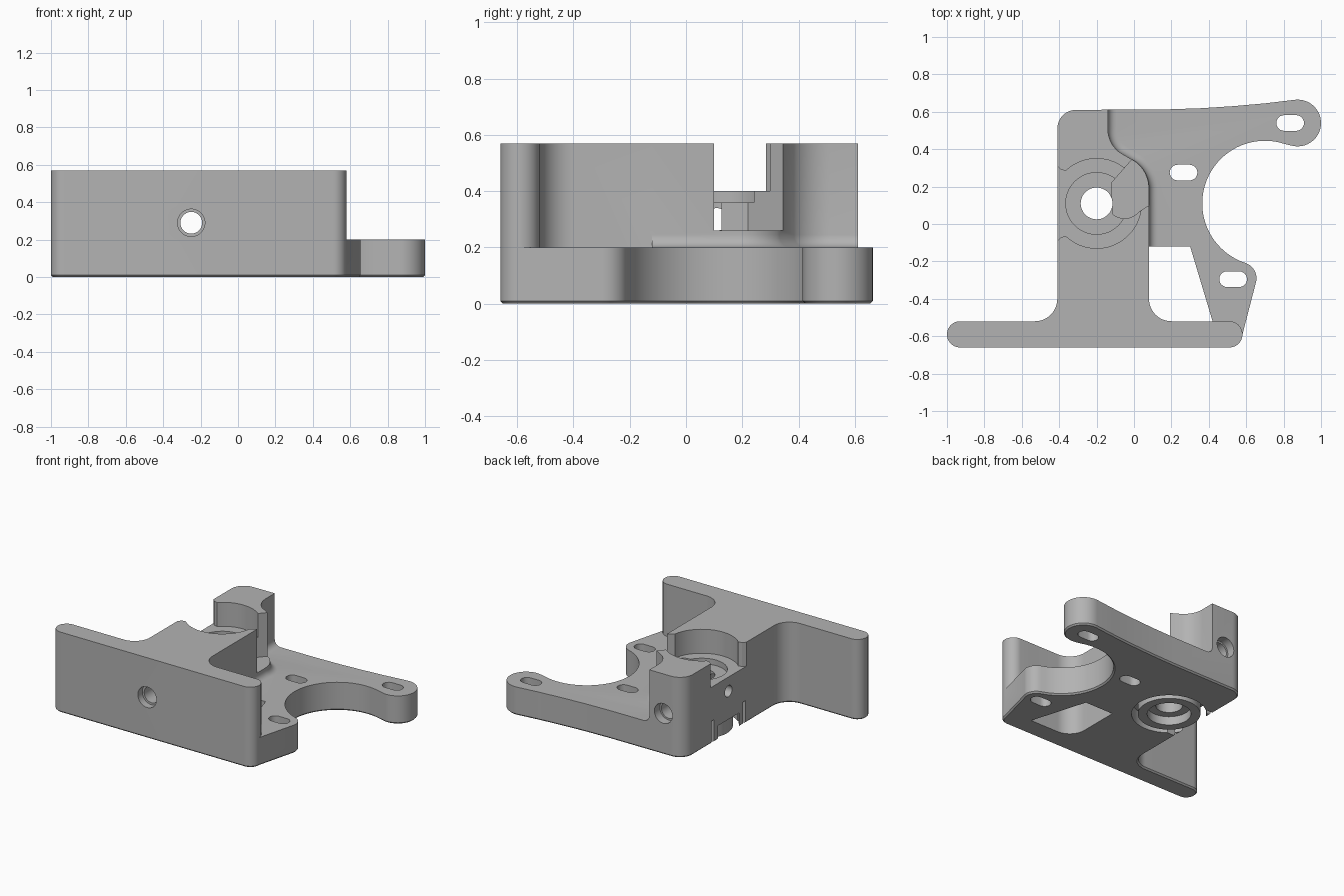
import bpy, bmesh
from math import cos, sin, radians, pi
from mathutils import Matrix

old = bpy.data.objects.get("Cube")
if old:
    bpy.data.objects.remove(old, do_unlink=True)

gray = bpy.data.materials.new("plain_gray")
gray.use_nodes = True
color = (0.45, 0.45, 0.45, 1)
gray.diffuse_color = color
gray.node_tree.nodes["Principled BSDF"].inputs["Base Color"].default_value = color


def arc(cx, cy, r, a0, a1, n=12):
    """Points on an arc, angles in degrees."""
    angles = [radians(a0 + (a1 - a0) * i / n) for i in range(n + 1)]
    return [(cx + r * cos(a), cy + r * sin(a)) for a in angles]


def prism(name, outline, z0, z1, bevel=0, segments=1, pick=lambda v: True):
    """Extruded outline; the picked bottom edges can be bevelled."""
    bm = bmesh.new()
    face = bm.faces.new([bm.verts.new((x, y, z0)) for x, y in outline])
    top = bmesh.ops.extrude_face_region(bm, geom=[face])["geom"]
    for v in top:
        if isinstance(v, bmesh.types.BMVert):
            v.co.z = z1
    bmesh.ops.recalc_face_normals(bm, faces=bm.faces[:])
    if bevel:
        edges = [e for e in bm.edges
                 if all(abs(v.co.z - z0) < 1e-5 and pick(v.co) for v in e.verts)]
        bmesh.ops.bevel(bm, geom=edges, offset=bevel, segments=segments,
                        profile=0.5, affect='EDGES')
    return finish(name, bm)


def rod(name, r, start, length, axis):
    """Cylinder from a start point along X, Y or Z."""
    bm = bmesh.new()
    bmesh.ops.create_cone(bm, cap_ends=True, segments=48, radius1=r, radius2=r, depth=length,
                          matrix=Matrix.Translation((0, 0, length / 2)))
    turn = {'X': Matrix.Rotation(pi / 2, 4, 'Y'), 'Y': Matrix.Rotation(-pi / 2, 4, 'X'),
            'Z': Matrix.Identity(4)}[axis]
    bm.transform(Matrix.Translation(start) @ turn)
    return finish(name, bm)


def finish(name, bm):
    me = bpy.data.meshes.new(name)
    bm.to_mesh(me)
    bm.free()
    me.materials.append(gray)
    ob = bpy.data.objects.new(name, me)
    bpy.context.collection.objects.link(ob)
    return ob


def apply_boolean(target, cutter, operation='DIFFERENCE'):
    mod = target.modifiers.new("cut", 'BOOLEAN')
    mod.object, mod.operation, mod.solver = cutter, operation, 'EXACT'
    bpy.context.view_layer.objects.active = target
    bpy.ops.object.modifier_apply(modifier=mod.name)
    bpy.data.objects.remove(cutter, do_unlink=True)


# Full footprint: front flange, plate with round bay and arm, upright web
footprint = (arc(0.51, -0.59, 0.07, -90, 0)
             + arc(0.57, -0.29, 0.085, -12, 68)
             + arc(0.70, 0.11, 0.335, 252, 72, 40)
             + arc(0.875, 0.54, 0.125, 255, 455, 24)
             + [(0.70, 0.645), (0.53, 0.63), (0.36, 0.619), (0.18, 0.613)]
             + arc(-0.31, 0.51, 0.10, 90, 180)
             + arc(-0.53, -0.40, 0.12, 0, -90)
             + arc(-0.93, -0.59, 0.07, 90, 270, 20))
bracket = prism("mounting_bracket", footprint, 0, 0.57, bevel=0.01)

# Open window between web, flange and plate
window = [(0.30, -0.12), (0.08, -0.12)] + arc(0.20, -0.40, 0.12, 180, 270) + [(0.42, -0.52)]
apply_boolean(bracket, prism("window_cutter", window, -0.1, 0.7))

# Lower the plate beside the web, leaving a fillet at the foot of the S wall
s_wall = ([(-0.14, 0.80)] + arc(0.02, 0.51, 0.16, 180, 232)
          + arc(-0.10, 0.19, 0.18, 52, 0) + [(0.08, -0.12)])
relief = (s_wall + [(0.20, -0.13), (0.30, -0.515), (0.42, -0.52)]
          + arc(0.51, -0.59, 0.07, 90, 0) + [(0.58, -0.75), (1.2, -0.75), (1.2, 0.80)])
apply_boolean(bracket, prism("plate_relief_cutter", relief, 0.20, 0.7, 0.045, 5,
                             lambda c: c.x < 0.081 and c.y > -0.121))

# Stepped round pocket, shaft hole and opening to the side
cx, cy = -0.20, 0.11
for r, z, h in ((0.24, 0.40, 0.3), (0.165, 0.36, 0.3), (0.085, -0.1, 0.8)):
    apply_boolean(bracket, rod("pocket_cutter", r, (cx, cy, z), h, 'Z'))
side_gap = ([(-0.30, -0.05), (-0.30, 0.27), (-0.365, 0.285)] + [(-0.39, 0.29), (-0.41, 0.31), (-0.46, 0.34)]
            + [(-0.46, -0.12), (-0.41, -0.09), (-0.39, -0.07), (-0.365, -0.065)])
apply_boolean(bracket, prism("side_gap_cutter", side_gap, 0.40, 0.7))

# Diagonal notch through the S wall
notch = ([(-0.12, 0.22), (0.02, 0.38), (0.20, 0.38), (0.20, 0.10), (0.08, 0.10)]
         + arc(-0.05, 0.13, 0.10, -40, -130, 8))
apply_boolean(bracket, prism("notch_cutter", notch, 0.26, 0.7))

# Ring groove and recess underneath, with slits to the side wall
groove = rod("ring_groove_cutter", 0.24, (cx, cy, -0.1), 0.2, 'Z')
apply_boolean(groove, rod("ring_core", 0.20, (cx, cy, -0.2), 0.5, 'Z'))
apply_boolean(bracket, groove)
apply_boolean(bracket, rod("recess_cutter", 0.14, (cx, cy, -0.1), 0.16, 'Z'))
for y in (cy - 0.175, cy + 0.175):
    slit = [(-0.46, y - 0.015), (-0.34, y - 0.015), (-0.34, y + 0.015), (-0.46, y + 0.015)]
    apply_boolean(bracket, prism("slit_cutter", slit, -0.1, 0.16))

# Long bore front to back with counterbores, and a side pin hole
for r, y, length in ((0.058, -0.8, 1.6), (0.073, -0.8, 0.19), (0.07, 0.55, 0.2)):
    apply_boolean(bracket, rod("bore_cutter", r, (-0.25, y, 0.29), length, 'Y'))
apply_boolean(bracket, rod("pin_cutter", 0.04, (-0.6, cy, 0.30), 0.4, 'X'))

# Three adjusting slots in the plate
for x, y in ((0.835, 0.54), (0.265, 0.275), (0.53, -0.295)):
    slot = arc(x + 0.032, y, 0.042, -90, 90) + arc(x - 0.032, y, 0.042, 90, 270)
    apply_boolean(bracket, prism("slot_cutter", slot, -0.1, 0.3))

bpy.ops.object.select_all(action='DESELECT')
bracket.select_set(True)
bpy.context.view_layer.objects.active = bracket
bpy.ops.object.shade_smooth_by_angle(angle=radians(30))
